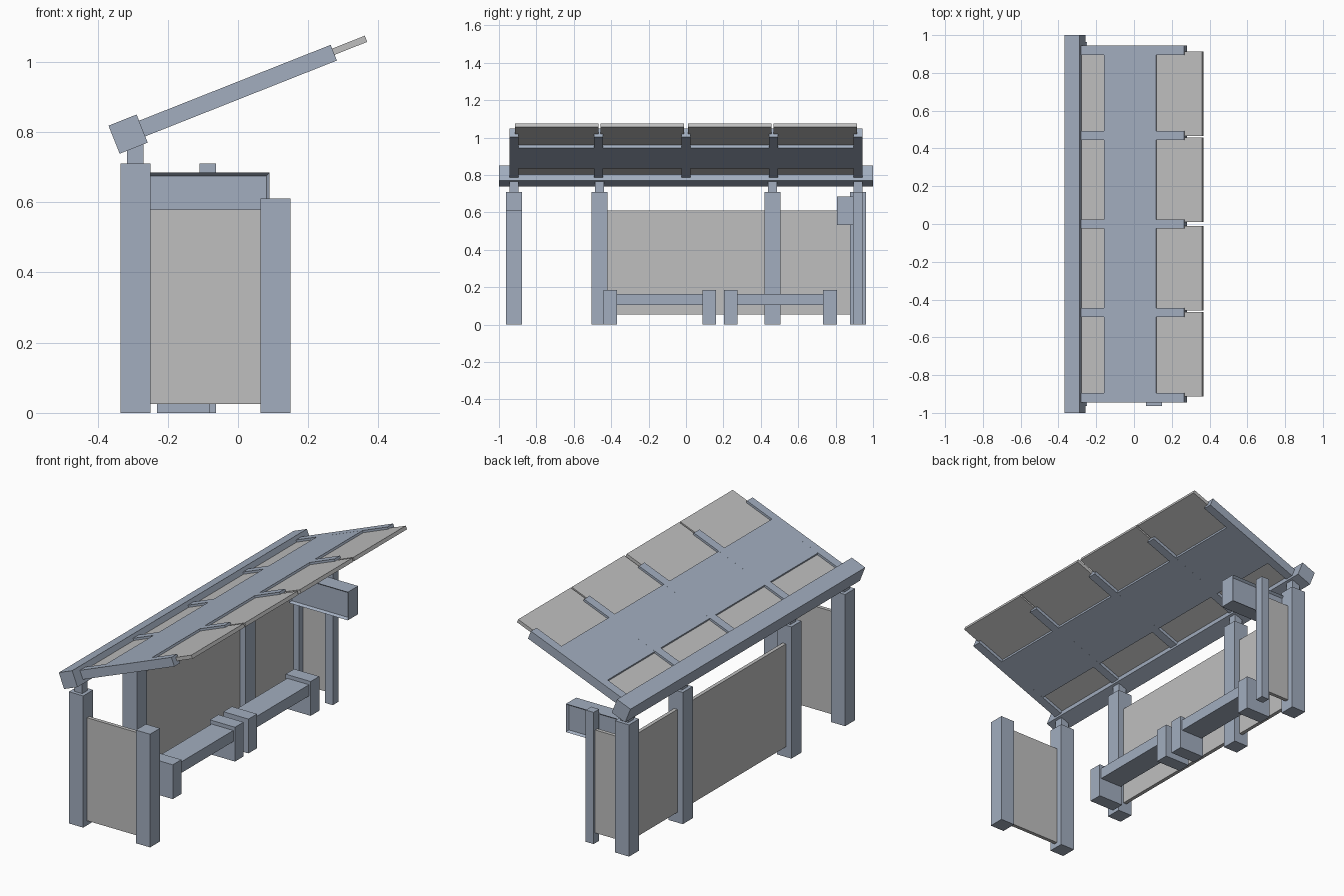
import bpy, bmesh
from math import radians
from mathutils import Matrix

cube = bpy.data.objects.get("Cube")
if cube:
    bpy.data.objects.remove(cube, do_unlink=True)


def material(name, rgb):
    m = bpy.data.materials.new(name)
    m.use_nodes = True
    m.diffuse_color = (*rgb, 1)
    m.node_tree.nodes["Principled BSDF"].inputs["Base Color"].default_value = (*rgb, 1)
    return m


METAL = material("blue grey metal", (0.36, 0.42, 0.52))
PANE = material("light grey pane", (0.52, 0.52, 0.52))


def box(name, x, y, z, mat=METAL, frame=None, inset=0):
    """Box from (min, max) ranges, optionally placed in a tilted frame."""
    bm = bmesh.new()
    bmesh.ops.create_cube(bm, size=1)
    for v in bm.verts:
        v.co = [r[0] + (c + 0.5) * (r[1] - r[0]) for c, r in zip(v.co, (x, y, z))]
    if inset:
        bm.normal_update()
        sides = [f for f in bm.faces if abs(f.normal.y) > 0.9]
        bmesh.ops.inset_individual(bm, faces=sides, thickness=inset, depth=-inset)
    mesh = bpy.data.meshes.new(name)
    bm.to_mesh(mesh)
    bm.free()
    mesh.materials.append(mat)
    obj = bpy.data.objects.new(name, mesh)
    if frame:
        obj.matrix_world = frame
    bpy.context.collection.objects.link(obj)
    return obj


def span(centre, width):
    return (centre - width / 2, centre + width / 2)


POST, BAR, SHEET = 0.085, 0.047, 0.02
BACK_X, END_Y, MID_Y = -0.292, 0.92, 0.4625

# Back posts with slim roof connectors
for y in (-END_Y, -MID_Y, MID_Y, END_Y):
    box("back_post", span(BACK_X, POST), span(y, POST), (0, 0.71))
    box("roof_connector", span(BACK_X, BAR), span(y, BAR), (0.71, 0.79))

# Front post and slim sign post
box("front_post", span(0.107, POST), span(-END_Y, POST), (0, 0.61))
box("sign_post", span(-0.086, BAR), span(END_Y, BAR), (0, 0.71))

# Wall panes between the posts
half = POST / 2
box("back_pane_wide", span(BACK_X, SHEET), (-MID_Y + half, MID_Y - half), (0.055, 0.61), PANE)
box("back_pane_narrow", span(BACK_X, SHEET), (MID_Y + half, END_Y - half), (0.055, 0.61), PANE)
box("right_end_pane", (BACK_X + half, 0.107 - half), span(-END_Y, SHEET), (0.025, 0.58), PANE)
box("left_end_pane", (BACK_X + half, -0.086 - BAR / 2), span(END_Y, SHEET), (0.055, 0.61), PANE)

# Sign box with recessed faces
box("sign_box", span(-0.086, 0.352), (0.807, 0.895), (0.532, 0.684), inset=0.013)

# Two benches
for y in (-0.14, 0.505):
    box("bench_seat", span(-0.155, 0.13), span(y, 0.46), (0.105, 0.165))
    for side in (-1, 1):
        box("bench_leg", span(-0.155, 0.15), span(y + side * 0.265, 0.073), (0, 0.185))

# Tilted roof: x runs up the slope from the beam centre, z is its normal
slope = Matrix.Translation((-0.313, 0, 0.794)) @ Matrix.Rotation(radians(-21.6), 4, "Y")
box("roof_beam", span(0, 0.086), (-1, 1), span(0, 0.086), frame=slope)
for y in (-END_Y, -MID_Y - 0.005, 0, MID_Y + 0.005, END_Y):
    box("rafter", (0, 0.63), span(y, 0.048), span(0, 0.048), frame=slope)
box("roof_band", (0.174, 0.47), (-0.944, 0.944), span(0, 0.0478), frame=slope)
for y in (-0.69, -0.234, 0.234, 0.69):
    box("roof_pane", (0.03, 0.73), span(y, 0.447), span(0.003, 0.019), PANE, slope)
